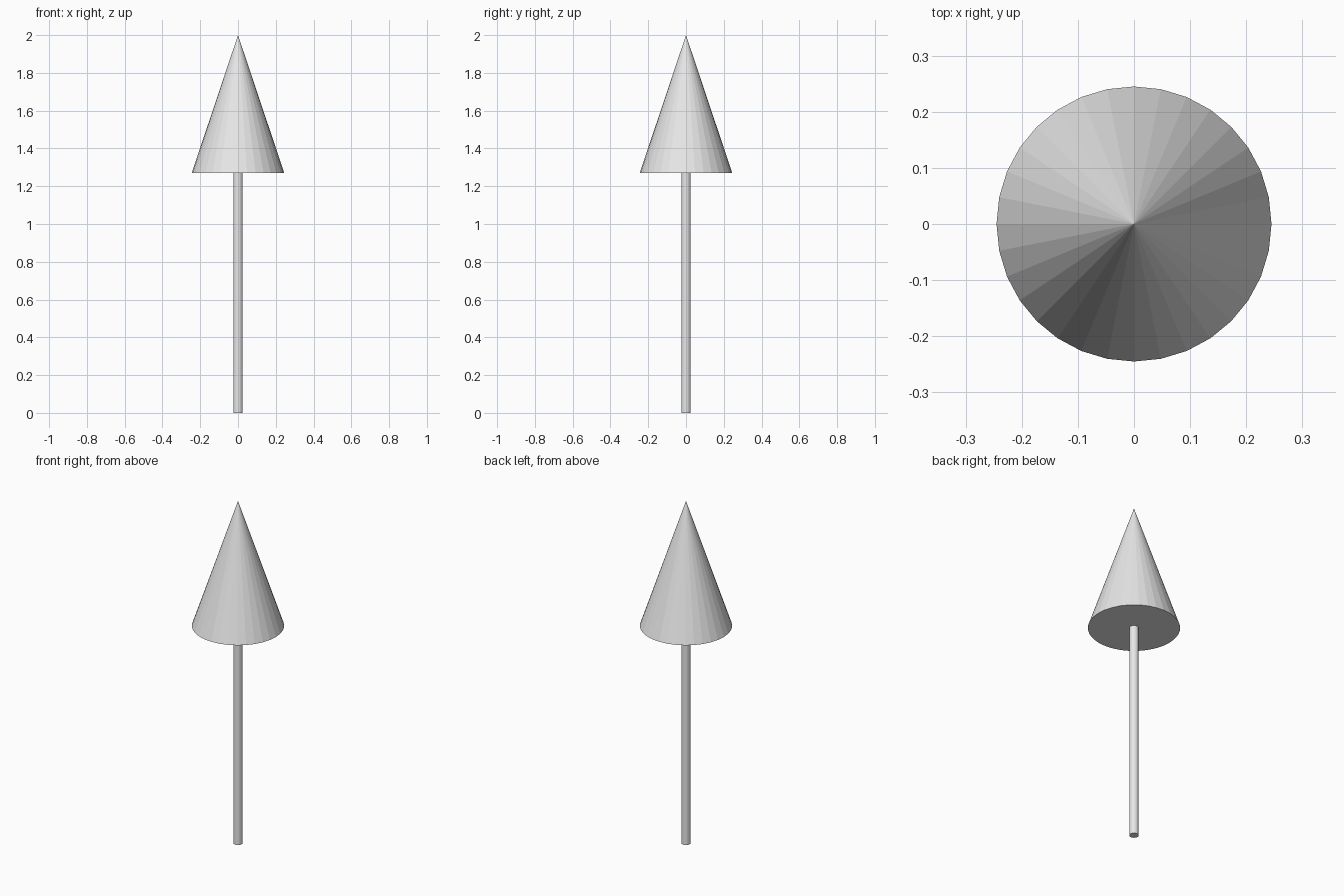
import bpy

SIDES = 32
HEIGHT = 2.0
HEAD_BASE = 1.27

cube = bpy.data.objects.get("Cube")
if cube:
    bpy.data.objects.remove(cube, do_unlink=True)

# Single light grey material
grey = bpy.data.materials.new("light_grey")
grey.use_nodes = True
colour = (0.8, 0.8, 0.8, 1.0)
grey.diffuse_color = colour
grey.node_tree.nodes["Principled BSDF"].inputs["Base Color"].default_value = colour


def tapered_part(name, bottom_radius, top_radius, z_bottom, z_top):
    """Flat-shaded upright cone or cylinder between two heights."""
    bpy.ops.mesh.primitive_cone_add(
        vertices=SIDES, radius1=bottom_radius, radius2=top_radius,
        depth=z_top - z_bottom, location=(0, 0, (z_bottom + z_top) / 2))
    part = bpy.context.object
    part.name = part.data.name = name
    part.data.materials.append(grey)
    return part


# Thin straight shaft
tapered_part("shaft", 0.025, 0.025, 0, HEAD_BASE)

# Pointed cone head with a closed base
tapered_part("cone_head", 0.245, 0, HEAD_BASE, HEIGHT)
